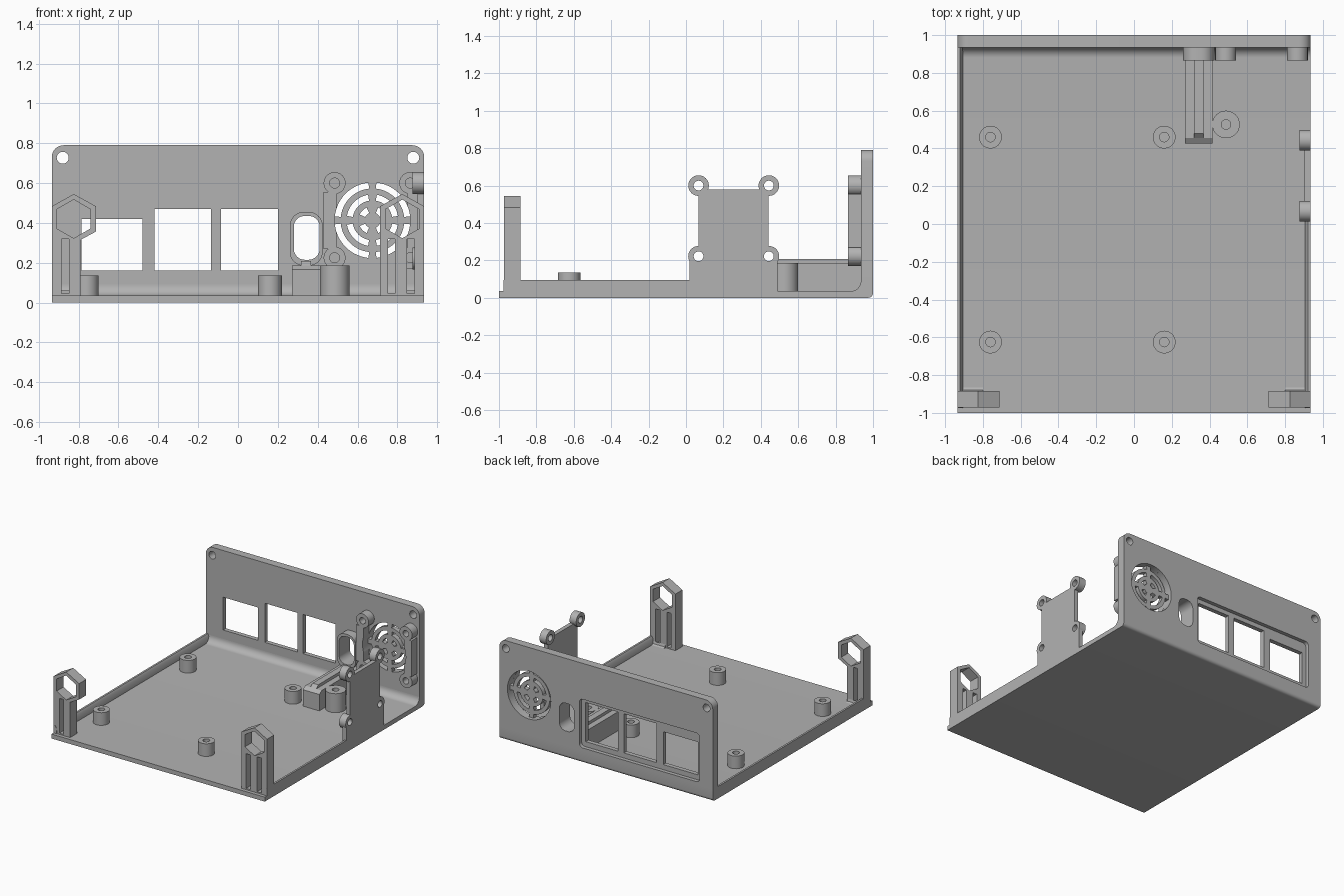
import bpy, bmesh, math
from math import cos, sin, pi

cube = bpy.data.objects.get("Cube")
if cube:
    bpy.data.objects.remove(cube, do_unlink=True)

grey = bpy.data.materials.new("plain_grey")
grey.use_nodes = True
COLOUR = (0.45, 0.45, 0.45, 1)
grey.diffuse_color = COLOUR
grey.node_tree.nodes["Principled BSDF"].inputs["Base Color"].default_value = COLOUR

PLACE = {"x": lambda a, b, d: (d, a, b),
         "y": lambda a, b, d: (a, d, b),
         "z": lambda a, b, d: (a, b, d)}


def arc(cx, cy, r, a0, a1, n=10):
    return [(cx + r * cos(math.radians(a0 + (a1 - a0) * i / n)),
             cy + r * sin(math.radians(a0 + (a1 - a0) * i / n))) for i in range(n + 1)]


def circle(cx, cy, r, n=40):
    return arc(cx, cy, r, 0, 360, n)[:-1]


def rect(a0, a1, b0, b1):
    return [(a0, b0), (a1, b0), (a1, b1), (a0, b1)]


def round_rect(a0, a1, b0, b1, r):
    return (arc(a1 - r, b1 - r, r, 0, 90) + arc(a0 + r, b1 - r, r, 90, 180)
            + arc(a0 + r, b0 + r, r, 180, 270) + arc(a1 - r, b0 + r, r, 270, 360))


def prism(name, pts, axis, lo, hi):
    """Extrude a closed 2D outline along an axis."""
    bm = bmesh.new()
    face = bm.faces.new([bm.verts.new(PLACE[axis](a, b, lo)) for a, b in pts])
    out = bmesh.ops.extrude_face_region(bm, geom=[face])
    verts = [g for g in out["geom"] if isinstance(g, bmesh.types.BMVert)]
    bmesh.ops.translate(bm, verts=verts, vec=PLACE[axis](0, 0, hi - lo))
    bmesh.ops.recalc_face_normals(bm, faces=bm.faces)
    mesh = bpy.data.meshes.new(name)
    bm.to_mesh(mesh)
    bm.free()
    mesh.materials.append(grey)
    obj = bpy.data.objects.new(name, mesh)
    bpy.context.collection.objects.link(obj)
    return obj


def cut(obj, pts, axis, lo, hi):
    """Cut an extruded outline out of a part."""
    cutter = prism("cutter", pts, axis, lo, hi)
    cutter.hide_render = True
    mod = obj.modifiers.new("cut", "BOOLEAN")
    mod.operation, mod.solver, mod.object = "DIFFERENCE", "EXACT", cutter
    bpy.context.view_layer.objects.active = obj
    bpy.ops.object.modifier_apply(modifier=mod.name)
    bpy.data.objects.remove(cutter, do_unlink=True)


W, FLOOR, PANEL = 0.935, 0.035, 0.935

# Floor with a rounded rear edge and a cove up to the rear panel
prism("floor", [(-1, 0)] + arc(0.975, 0.025, 0.025, -90, 0, 6) + [(1, 0.09)]
      + arc(0.88, 0.09, 0.055, 0, -90) + [(-1, FLOOR)], "x", -W, W)

# Rear panel with rounded top corners
panel = prism("rear_panel", [(-W, 0.09), (W, 0.09)] + arc(W - 0.06, 0.73, 0.06, 0, 90)
              + arc(0.06 - W, 0.73, 0.06, 90, 180), "y", PANEL, 1)
cut(panel, round_rect(-0.82, 0.235, 0.12, 0.505, 0.03), "y", 0.97, 1.1)
for x0, x1, top in ((-0.785, -0.48, 0.42), (-0.42, -0.135, 0.47), (-0.085, 0.2, 0.47)):
    cut(panel, rect(x0, x1, 0.16, top), "y", 0.8, 1.1)
for x in (-0.88, 0.88):
    cut(panel, circle(x, 0.727, 0.03), "y", 0.8, 1.1)
SWITCH = (0.28, 0.41, 0.215, 0.435, 0.055)
cut(panel, round_rect(*SWITCH), "y", 0.8, 1.1)

# Fan grille: rings of curved slots, set into the outer side
FX, FZ = 0.675, 0.413
cut(panel, circle(FX, FZ, 0.19, 64), "y", 0.97, 1.1)
for r0, r1 in ((0.16, 0.19), (0.1, 0.13), (0.04, 0.07)):
    gap = math.degrees(0.017 / r0)
    for q in (0, 90, 180, 270):
        cut(panel, arc(FX, FZ, r1, q + gap, q + 90 - gap, 14)
            + arc(FX, FZ, r0, q + 90 - gap, q + gap, 14), "y", 0.8, 1.1)

# Fan bosses joined in pairs by straps
for side, bx in (("right", 0.485), ("left", 0.865)):
    for level, bz in (("lower", 0.225), ("upper", 0.6)):
        boss = prism(f"fan_boss_{level}_{side}", circle(bx, bz, 0.055), "y", 0.865, PANEL)
        cut(boss, circle(bx, bz, 0.025), "y", 0.8, 0.93)
    out = 0.02 if bx > FX else -0.02
    strap = prism(f"fan_strap_{side}", rect(bx + out - 0.035, bx + out + 0.03, 0.27, 0.555),
                  "y", 0.865, PANEL)
    cut(strap, circle(FX, FZ, 0.19, 64), "y", 0.8, 1.1)

# Collar around the switch opening
collar = prism("switch_collar", round_rect(0.26, 0.425, 0.185, 0.455, 0.07), "y", 0.865, PANEL)
cut(collar, round_rect(*SWITCH), "y", 0.8, 1.1)

# Switch support bar with a raised ridge, both sloped at the front end
prism("switch_bar", [(0.425, FLOOR), (PANEL, FLOOR), (PANEL, 0.185), (0.455, 0.185),
                     (0.425, 0.165)], "x", 0.27, 0.415)
prism("switch_bar_ridge", [(0.455, 0.18), (0.9, 0.18), (0.9, 0.208), (0.48, 0.208),
                           (0.455, 0.185)], "x", 0.317, 0.367)

# Hollow standoffs on the floor
posts = [(x, y, 0.06, 0.135) for x in (-0.76, 0.16) for y in (-0.625, 0.46)]
posts.append((0.487, 0.527, 0.073, 0.185))
for i, (x, y, r, top) in enumerate(posts):
    post = prism(f"standoff_{i + 1}", circle(x, y, r), "z", FLOOR, top)
    cut(post, circle(x, y, 0.025), "z", FLOOR + 0.01, 0.3)

# Low side curbs with a small inner slope
CURB = [(W, FLOOR), (W, 0.095), (W - 0.015, 0.095), (W - 0.025, 0.08), (W - 0.03, FLOOR)]
prism("curb_left", CURB, "y", -0.975, 0.02)
prism("curb_right", [(-x, z) for x, z in CURB], "y", -0.975, PANEL)

# Side mounting plate with four ears
plate = prism("side_plate", [(0.02, FLOOR), (0.49, FLOOR), (0.49, 0.225), (0.442, 0.225),
                             (0.442, 0.58), (0.068, 0.58), (0.068, 0.225), (0.02, 0.225)],
              "x", 0.902, W)
for i, (y, z) in enumerate([(y, z) for y in (0.067, 0.443) for z in (0.222, 0.6)]):
    ear = prism(f"side_ear_{i + 1}", circle(y, z, 0.055), "x", 0.877, W)
    for part in (ear, plate):
        cut(part, circle(y, z, 0.026), "x", 0.8, 1)

# Front brackets with a hexagonal nut opening and slotted legs
HZ, HX = 0.42, 0.825
for side, s, inner, slots in (("left", 1, 0.712, (0.77, 0.867)), ("right", -1, 0.79, (0.867,))):
    outline = [(W, FLOOR), (W, 0.483), (HX, 0.545), (0.712, 0.483), (0.712, 0.357)]
    if inner > 0.712:
        outline.append((inner, 0.315))
    outline.append((inner, FLOOR))
    bracket = prism(f"bracket_{side}", [(s * x, z) for x, z in outline], "y", -0.972, -0.885)
    cut(bracket, [(s * HX + 0.097 * sin(k * pi / 3), HZ + 0.097 * cos(k * pi / 3))
                  for k in range(6)], "y", -1.1, -0.8)
    for x in slots:
        cut(bracket, rect(s * x - 0.018, s * x + 0.018, 0.045, 0.32), "y", -1.1, -0.8)
    # Cove at the back of the bracket foot
    foot = prism(f"bracket_foot_{side}", [(-0.885, FLOOR), (-0.865, FLOOR), (-0.88, 0.042),
                                          (-0.885, 0.06)], "x", *sorted((s * 0.8, s * W)))

# Smooth round surfaces, keep edges crisp
for obj in bpy.context.scene.objects:
    obj.select_set(obj.type == "MESH" and grey.name in obj.data.materials)
bpy.ops.object.shade_smooth_by_angle(angle=math.radians(30))
